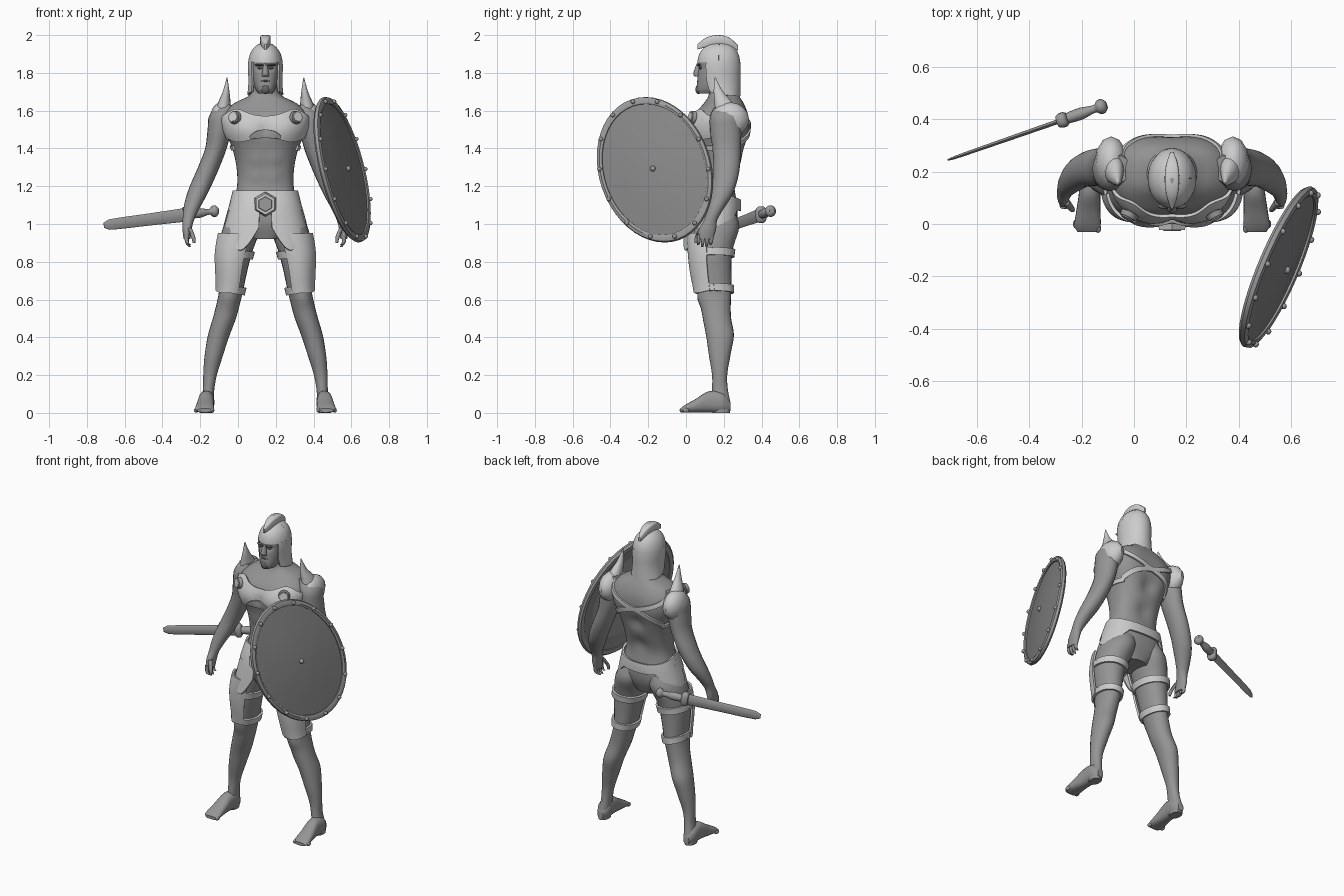
import bpy, bmesh
from math import sin, cos, pi, radians, exp, copysign
from mathutils import Vector, Matrix

if "Cube" in bpy.data.objects:
    bpy.data.objects.remove(bpy.data.objects["Cube"])

BODY_X = 0.145   # the figure stands beside the centre line
made = []


def material(name, v):
    m = bpy.data.materials.new(name)
    m.use_nodes = True
    m.diffuse_color = (v, v, v, 1)
    m.node_tree.nodes["Principled BSDF"].inputs["Base Color"].default_value = (v, v, v, 1)
    return m


ARMOR = material("light armor", 0.6)
SKIN = material("skin grey", 0.3)
FACE = material("shield grey", 0.24)
METAL = material("metal grey", 0.33)
DARK = material("dark grey", 0.13)


def finish(name, bm, mat, mirror=False, body=True, thick=0):
    bmesh.ops.recalc_face_normals(bm, faces=bm.faces)
    me = bpy.data.meshes.new(name)
    bm.to_mesh(me)
    bm.free()
    me.materials.append(mat)
    ob = bpy.data.objects.new(name, me)
    bpy.context.collection.objects.link(ob)
    if body:
        ob.location.x = BODY_X
    if thick:
        mod = ob.modifiers.new("thickness", 'SOLIDIFY')
        mod.thickness, mod.offset = thick, 0
    if mirror:
        mod = ob.modifiers.new("mirror", 'MIRROR')
        mod.use_clip = mod.use_mirror_merge = False
    made.append(ob)
    return ob


def sample(rings, t):
    """Smoothly interpolate rings of (t, centre a, centre b, radius a, radius b)."""
    t = min(max(t, rings[0][0]), rings[-1][0])
    i = 0
    while i < len(rings) - 2 and t > rings[i + 1][0]:
        i += 1
    a, b = rings[i], rings[i + 1]
    p, q = rings[max(i - 1, 0)], rings[min(i + 2, len(rings) - 1)]
    h = b[0] - a[0]
    u = (t - a[0]) / h
    out = []
    for k in range(1, 5):
        m0 = (b[k] - p[k]) / (b[0] - p[0]) * h
        m1 = (q[k] - a[k]) / (q[0] - a[0]) * h
        out.append((2*u**3 - 3*u*u + 1)*a[k] + (u**3 - 2*u*u + u)*m0
                   + (3*u*u - 2*u**3)*b[k] + (u**3 - u*u)*m1)
    return out


def surface(rings, power=2.2, bumps=(), axis='z'):
    """Return a function giving the surface point at height t and angle a."""
    def at(t, a, off=0.0):
        ca, cb, ra, rb = sample(rings, t)
        def rnd(v):
            return copysign(abs(v) ** (2 / power), v)
        x = ca + (max(ra, .002) + off) * rnd(cos(a))
        y = cb + (max(rb, .002) + off) * rnd(sin(a))
        p = Vector((x, y, t)) if axis == 'z' else Vector((x, t, y))
        for bx, by, bz, r, amt in bumps:
            d2 = (abs(p.x) - bx)**2 + (p.y - by)**2 + (p.z - bz)**2
            p += Vector((x - ca, y - cb, 0)).normalized() * amt * exp(-d2 / r**2)
        return p
    at.span = (rings[0][0], rings[-1][0])
    return at


def grid(bm, rows, closed):
    vs = [[bm.verts.new(p) for p in row] for row in rows]
    n = len(rows[0])
    for r, s in zip(vs, vs[1:]):
        for j in range(n if closed else n - 1):
            k = (j + 1) % n
            bm.faces.new((r[j], r[k], s[k], s[j]))
    if closed:
        bm.faces.new(vs[0])
        bm.faces.new(vs[-1])


def loft(name, at, mat, steps=20, seg=20, matrix=None, **kw):
    lo, hi = at.span
    bm = bmesh.new()
    grid(bm, [[at(lo + (hi - lo) * i / steps, 2 * pi * j / seg) for j in range(seg)]
              for i in range(steps + 1)], True)
    if matrix:
        bm.transform(matrix)
    return finish(name, bm, mat, **kw)


def shell(name, at, a0, a1, zlo, zhi, off=.014, mat=ARMOR, rows=8, cols=24, **kw):
    """Armour patch following a surface; edges may vary with u from 0 to 1."""
    lo = zlo if callable(zlo) else lambda u: zlo
    hi = zhi if callable(zhi) else lambda u: zhi
    bm = bmesh.new()
    grid(bm, [[at(lo(c / cols) + (hi(c / cols) - lo(c / cols)) * r / rows,
                  radians(a0 + (a1 - a0) * c / cols), off) for c in range(cols + 1)]
              for r in range(rows + 1)], False)
    return finish(name, bm, mat, thick=.012, **kw)


def balls(name, spots, size, mat, **kw):
    bm = bmesh.new()
    for p in spots:
        bmesh.ops.create_uvsphere(bm, u_segments=12, v_segments=8, radius=1,
                                  matrix=Matrix.Translation(p) @ Matrix.Diagonal((*size, 1)))
    return finish(name, bm, mat, **kw)


def disc(name, p, normal, r, depth, sides, mat, **kw):
    bm = bmesh.new()
    rot = Vector(normal).to_track_quat('Z', 'Y').to_matrix().to_4x4()
    bmesh.ops.create_cone(bm, cap_ends=True, segments=sides, radius1=r, radius2=r * .85,
                          depth=depth, matrix=Matrix.Translation(p) @ rot)
    return finish(name, bm, mat, **kw)


# Body
torso = surface([(.92, 0, .145, .08, .09), (1, 0, .147, .175, .12), (1.08, 0, .15, .175, .122),
                 (1.2, 0, .16, .15, .1), (1.3, 0, .17, .153, .115), (1.4, 0, .175, .175, .138),
                 (1.5, 0, .177, .215, .152), (1.58, 0, .187, .22, .14), (1.64, 0, .2, .165, .105),
                 (1.68, 0, .2, .085, .08), (1.74, 0, .19, .066, .072)], 2.5,
                [(.1, .03, 1.51, .08, .018), (0, .32, 1.4, .05, -.025), (0, .27, 1.25, .05, -.015),
                 (.12, .31, 1.5, .08, .012), (.045, .06, 1.34, .035, .008),
                 (.045, .06, 1.25, .035, .008), (0, .03, 1.5, .03, -.015)])
loft("torso", torso, SKIN, 48, 48)
leg = surface([(0, .312, .187, .032, .046), (.05, .31, .185, .035, .05), (.12, .301, .18, .03, .042),
               (.2, .293, .178, .036, .04), (.3, .274, .178, .048, .056), (.4, .25, .176, .055, .068),
               (.5, .217, .163, .061, .074), (.58, .196, .157, .062, .08), (.65, .181, .15, .064, .09),
               (.75, .172, .14, .076, .1), (.85, .16, .137, .09, .108), (.98, .125, .15, .1, .122),
               (1.06, .1, .155, .08, .1)], 2.1,
              [(.2, .08, .6, .04, .012), (.1, .27, 1, .07, .012), (.25, .25, .42, .07, .01)])
loft("leg", leg, SKIN, 44, 24, mirror=True)
foot = surface([(-.03, .32, .013, .04, .01), (-.01, .322, .02, .05, .019), (.05, .319, .037, .046, .036),
                (.12, .314, .058, .041, .056), (.2, .311, .053, .04, .052), (.235, .31, .035, .02, .025)],
               2.4, axis='y')
loft("foot", foot, SKIN, 16, 20, mirror=True)
balls("toe", [(.282 + .021 * i, -.016 + .004 * i, .014) for i in range(5)],
      (.012, .018, .013), SKIN, mirror=True)
arm = surface([(.92, .415, .103, .018, .04), (.97, .415, .113, .024, .046), (1.02, .408, .13, .03, .035),
               (1.08, .392, .155, .042, .044), (1.15, .365, .185, .053, .058), (1.22, .335, .205, .057, .064),
               (1.3, .3, .215, .057, .07), (1.4, .262, .215, .057, .075), (1.5, .243, .21, .063, .083),
               (1.58, .23, .21, .065, .08), (1.63, .2, .21, .04, .05)], 2)
loft("arm", arm, SKIN, 36, 20, mirror=True)

# Fingers and thumb
for i in range(4):
    y = .07 + .022 * i
    drop = .872 + .012 * abs(i - 1.5)
    finger = surface([(drop, .4, y - .006, .006, .006), (.9, .414, y - .004, .0095, .0095),
                      (.945, .417, y, .012, .013)], 2)
    loft("finger", finger, SKIN, 8, 10, mirror=True)
thumb = surface([(.9, .378, .052, .007, .007), (.93, .382, .057, .011, .011), (.98, .404, .085, .014, .016)], 2)
loft("thumb", thumb, SKIN, 8, 10, mirror=True)

# Head and face
head = surface([(1.69, 0, .125, .035, .06), (1.71, 0, .135, .05, .078), (1.76, 0, .15, .066, .09),
                (1.82, 0, .157, .072, .092), (1.9, 0, .167, .074, .09), (1.94, 0, .175, .04, .05)], 2.3,
               [(.03, .07, 1.825, .016, -.012), (0, .06, 1.85, .03, .006)])
loft("head", head, SKIN, 28, 36)
nose = surface([(1.78, 0, .062, .018, .014), (1.792, 0, .058, .019, .02), (1.85, 0, .068, .009, .012)], 1.8)
loft("nose", nose, SKIN, 8, 12)
balls("eye", [(.03, .075, 1.825)], (.012, .007, .006), DARK, mirror=True)
balls("mouth", [(0, .063, 1.757)], (.024, .006, .005), DARK)
balls("brow", [(.03, .068, 1.842)], (.026, .01, .006), DARK, mirror=True)
balls("beard", [(0, .066, 1.713)], (.024, .016, .025), DARK)

# Helmet with crest
helm = surface([(1.66, 0, .195, .088, .082), (1.75, 0, .178, .08, .1), (1.85, 0, .174, .082, .104),
                (1.91, 0, .174, .066, .088), (1.945, 0, .176, .034, .05), (1.957, 0, .176, .003, .003)], 2)
shell("helmet_cap", helm, 0, 360, 1.855, 1.957, .004, cols=40)
shell("helmet_guard", helm, -38, 218, lambda u: 1.7 - .03 * sin(pi * u), 1.86, .004, cols=36)
crest = surface([(.06, 0, 1.938, .006, .014), (.11, 0, 1.962, .022, .026), (.17, 0, 1.973, .028, .027),
                 (.23, 0, 1.96, .022, .026), (.275, 0, 1.932, .006, .014)], 5, axis='y')
loft("crest", crest, ARMOR, 18, 16)
stripe = surface([(.075, 0, 1.953, .004, .01), (.17, 0, 1.976, .012, .025), (.265, 0, 1.945, .004, .01)],
                 5, axis='y')
loft("crest_stripe", stripe, METAL, 14, 12)

# Chest armour, back straps and shoulder pads
shell("chest_plate", torso, -168, -12, lambda u: 1.455 - .02 * sin(2 * pi * u)**2,
      lambda u: 1.57 + .035 * sin(2 * pi * u)**2, .008, cols=48)
for radius, depth, mat in ((.036, .02, METAL), (.028, .028, ARMOR)):
    disc("chest_stud", (.165, .032, 1.565), (.5, -1, .2), radius, depth, 20, mat, mirror=True)
shell("chest_ornament", torso, -106, -74, lambda u: 1.455, lambda u: 1.465 + .035 * sin(pi * u), .018, METAL)
shell("back_strap", torso, 25, 150, lambda u: 1.585 - .19 * u, lambda u: 1.615 - .19 * u, .004,
      rows=2, mirror=True)
shell("side_strap", torso, -25, 35, 1.39, 1.415, .004, rows=2, mirror=True)
balls("shoulder_pad", [(.232, .232, 1.553)], (.063, .102, .092), ARMOR, mirror=True)
spike = surface([(1.56, .228, .225, .05, .07), (1.64, .218, .2, .034, .05), (1.7, .208, .172, .018, .026),
                 (1.775, .203, .153, .002, .003)], 2)
loft("shoulder_spike", spike, ARMOR, 12, 14, mirror=True)

# Belt, buckle and skirt panels
hips = surface([(.84, 0, .13, .235, .148), (1, 0, .14, .205, .136), (1.1, 0, .15, .178, .128),
                (1.18, 0, .16, .158, .108)], 2.3)
shell("belt_front", hips, -180, 0, 1.07, 1.175, .008, cols=36)
shell("belt_back", hips, 0, 180, lambda u: 1.1 - .03 * sin(pi * u), lambda u: 1.175 - .045 * sin(pi * u),
      .008, cols=36)
shell("skirt_panel", hips, -83, -8, lambda u: .98 - .12 * sin(pi * min(u * 1.5, 1)), 1.09, .004, mirror=True)
shell("hip_flap", hips, -12, 62, lambda u: 1.09 - .11 * sin(pi * (.25 + .75 * u)), 1.12, .008, mirror=True)
disc("buckle", (0, -.003, 1.105), (0, -1, 0), .066, .04, 6, ARMOR)
disc("buckle_inset", (0, -.022, 1.105), (0, -1, 0), .045, .008, 6, METAL)

# Thigh armour
shell("thigh_plate", leg, -118, -12, lambda u: .65 - .015 * sin(pi * u), .95, .014, mirror=True)
for z in (.635, .825):
    shell("thigh_band", leg, 0, 360, lambda u: z + .012 * cos(2 * pi * u),
          lambda u: z + .04 + .012 * cos(2 * pi * u), .008, rows=3, cols=32, mirror=True)

# Shield: an oval dished disc leaning outward
U, V = Vector((.11, .303, 0)), Vector((-.09, -.05, .385))
N = U.cross(V).normalized()
frame = Matrix((U, V, N)).transposed().to_4x4()
frame.translation = (.553, -.165, 1.288)


def lathe(name, profile, mat, seg=48):
    bm = bmesh.new()
    grid(bm, [[(r * cos(2 * pi * j / seg), r * sin(2 * pi * j / seg), h) for j in range(seg)]
              for r, h in profile], True)
    bm.transform(frame)
    finish(name, bm, mat, body=False)


lathe("shield_face", [(.01, .03), (.3, .027), (.6, .017), (.92, .003), (.92, -.012), (.6, .005), (.01, .018)], FACE)
lathe("shield_rim", [(.9, 0), (.9, .012), (.94, .017), (.99, .01), (1, -.006), (.97, -.017), (.9, -.016), (.9, 0)], METAL)
rivets = [frame @ Vector((.95 * cos(a), .95 * sin(a), .017)) for a in (2 * pi * i / 14 for i in range(14))]
balls("shield_rivet", rivets, (.012, .012, .012), METAL, body=False)
balls("shield_boss", [frame @ Vector((0, 0, .032))], (.015, .015, .015), METAL, body=False)

# Sword: local z runs from the tip to the pommel, local x is the blade width
tip, pommel = Vector((-.71, .244, .993)), Vector((-.11, .453, 1.07))
D = (pommel - tip).normalized()
side = D.cross(Vector((0, 0, 1))).normalized()
sword = Matrix((side.cross(D), -side, D)).transposed().to_4x4()
sword.translation = tip
blade = surface([(0, 0, 0, .014, .003), (.025, 0, 0, .027, .006), (.25, 0, 0, .032, .008), (.455, 0, 0, .036, .009)], 1.5)
loft("sword_blade", blade, METAL, 16, 16, sword, body=False)
guard = surface([(.447, 0, 0, .036, .022), (.458, 0, 0, .043, .028), (.478, 0, 0, .043, .028), (.488, 0, 0, .03, .02)], 3)
loft("sword_guard", guard, METAL, 8, 16, sword, body=False)
grip = surface([(.48, 0, 0, .022, .02), (.54, 0, 0, .025, .023), (.6, 0, 0, .015, .015), (.612, 0, 0, .028, .026),
                (.632, 0, 0, .03, .028), (.646, 0, 0, .014, .014)], 2)
loft("sword_grip", grip, METAL, 24, 16, sword, body=False)

# Apply modifiers and shade
bpy.ops.object.select_all(action='DESELECT')
for ob in made:
    ob.select_set(True)
bpy.context.view_layer.objects.active = made[0]
bpy.ops.object.convert(target='MESH')
bpy.ops.object.shade_smooth_by_angle(angle=radians(40))
